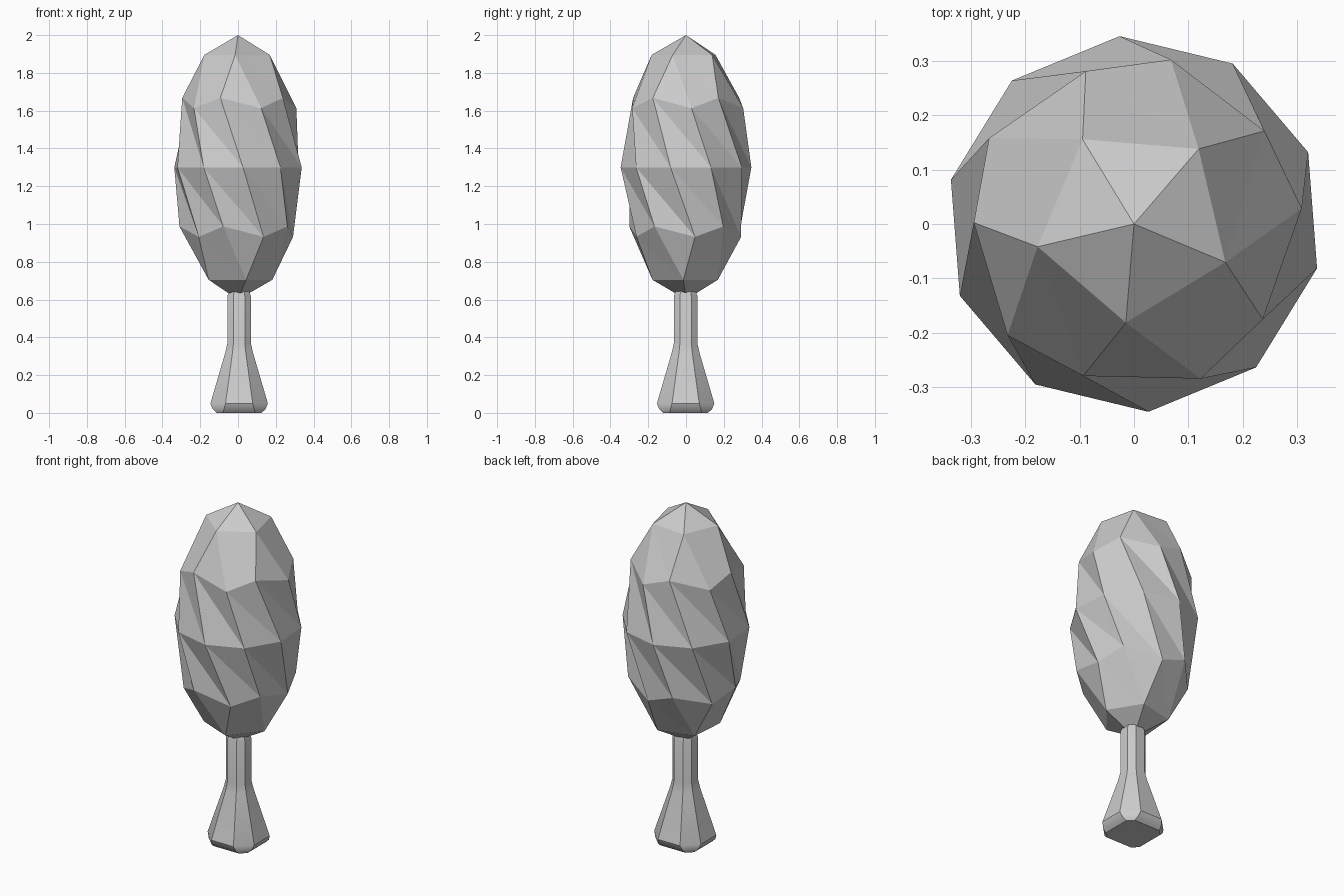
import bpy, bmesh, math

if "Cube" in bpy.data.objects:
    bpy.data.objects.remove(bpy.data.objects["Cube"])


def make_object(name, bm):
    bmesh.ops.recalc_face_normals(bm, faces=bm.faces)
    mesh = bpy.data.meshes.new(name)
    bm.to_mesh(mesh)
    bm.free()
    obj = bpy.data.objects.new(name, mesh)
    bpy.context.collection.objects.link(obj)
    return obj


# Foliage: stretched low-poly icosphere twisted about z
RADIUS, HALF_HEIGHT, CENTRE = 0.347, 0.70, 1.30
bm = bmesh.new()
bmesh.ops.create_icosphere(bm, subdivisions=2, radius=1)
for v in bm.verts:
    x, y, z = v.co
    a = math.radians(40.4 - 80 * z + 8 * z ** 3)
    v.co = (RADIUS * (x * math.cos(a) - y * math.sin(a)),
            RADIUS * (x * math.sin(a) + y * math.cos(a)),
            CENTRE + HALF_HEIGHT * z)
make_object("foliage", bm)

# Trunk: chamfered-square sections (height, half width, half flat width)
SECTIONS = [(0.0, 0.118, 0.085), (0.02, 0.14, 0.08), (0.05, 0.152, 0.072),
            (0.32, 0.073, 0.035), (0.37, 0.062, 0.03),
            (0.62, 0.062, 0.03), (0.65, 0.05, 0.025)]
OFFSET = (0.006, -0.002)
bm = bmesh.new()
rings = []
for z, h, f in SECTIONS:
    outline = [(h, -f), (h, f), (f, h), (-f, h), (-h, f), (-h, -f), (-f, -h), (f, -h)]
    rings.append([bm.verts.new((x + OFFSET[0], y + OFFSET[1], z)) for x, y in outline])
for low, high in zip(rings, rings[1:]):
    for i in range(8):
        j = (i + 1) % 8
        bm.faces.new((low[i], low[j], high[j], high[i]))
bm.faces.new(rings[0][::-1])
bm.faces.new(rings[-1])
trunk = make_object("trunk", bm)

# Soft shading on the trunk, facets on the foliage
bpy.context.view_layer.objects.active = trunk
trunk.select_set(True)
bpy.ops.object.shade_smooth_by_angle(angle=math.radians(30))
